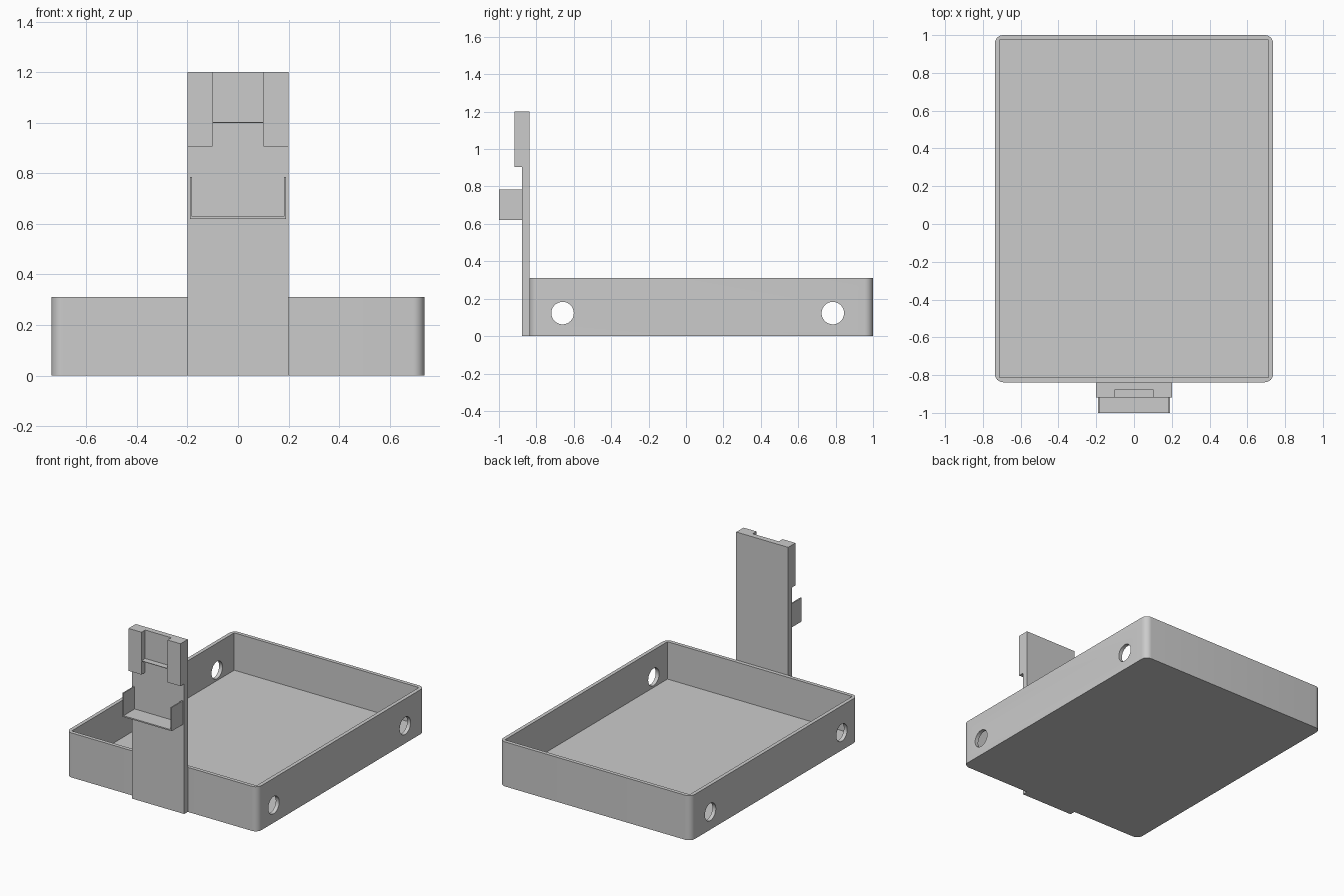
import bpy, bmesh, math

cube = bpy.data.objects.get("Cube")
if cube:
    bpy.data.objects.remove(cube, do_unlink=True)

grey = bpy.data.materials.new("light_grey")
grey.use_nodes = True
COLOUR = (0.6, 0.6, 0.6, 1)
grey.diffuse_color = COLOUR
grey.node_tree.nodes["Principled BSDF"].inputs["Base Color"].default_value = COLOUR


def box(name, x, y, z, radius=0):
    """Box from three (low, high) ranges, with optional rounded upright edges."""
    bm = bmesh.new()
    bmesh.ops.create_cube(bm, size=1)
    for v in bm.verts:
        v.co = [r[0] if c < 0 else r[1] for c, r in zip(v.co, (x, y, z))]
    if radius:
        upright = [e for e in bm.edges
                   if abs(e.verts[0].co.z - e.verts[1].co.z) > 0.01]
        bmesh.ops.bevel(bm, geom=upright, offset=radius, segments=8,
                        profile=0.5, affect='EDGES')
    bmesh.ops.recalc_face_normals(bm, faces=bm.faces)
    mesh = bpy.data.meshes.new(name)
    bm.to_mesh(mesh)
    bm.free()
    mesh.materials.append(grey)
    obj = bpy.data.objects.new(name, mesh)
    bpy.context.collection.objects.link(obj)
    return obj


def cut(target, cutter):
    mod = target.modifiers.new("cut", 'BOOLEAN')
    mod.operation = 'DIFFERENCE'
    mod.solver = 'EXACT'
    mod.object = cutter
    bpy.context.view_layer.objects.active = target
    bpy.ops.object.modifier_apply(modifier=mod.name)
    bpy.data.objects.remove(cutter, do_unlink=True)


HALF, FRONT, BACK, WALL = 0.737, -0.838, 1.0, 0.026

# Open tray with rounded outer corners
tray = box("tray", (-HALF, HALF), (FRONT, BACK), (0, 0.31), radius=0.045)
cut(tray, box("cavity", (-HALF + WALL, HALF - WALL),
              (FRONT + WALL, BACK - WALL), (0.05, 0.5)))

# Round holes through both side walls
for y in (-0.66, 0.785):
    bpy.ops.mesh.primitive_cylinder_add(vertices=48, radius=0.06, depth=2,
                                        location=(0, y, 0.123),
                                        rotation=(0, math.pi / 2, 0))
    hole = bpy.context.object
    hole.data.materials.append(grey)
    cut(tray, hole)

bpy.ops.object.select_all(action='DESELECT')
tray.select_set(True)
bpy.context.view_layer.objects.active = tray
bpy.ops.object.shade_smooth_by_angle(angle=math.radians(30))

# Upright plate with a thin shelf between its rails
FACE, RAIL = -0.877, -0.918
box("upright_plate", (-0.2, 0.2), (FACE, FRONT), (0, 1.2))
box("thin_shelf", (-0.1, 0.1), (RAIL, FACE), (0.998, 1.002))

# Rails and bracket sides, mirrored
for side, s in (("left", 1), ("right", -1)):
    box(side + "_rail", sorted((s * 0.1, s * 0.2)), (RAIL, FACE), (0.905, 1.2))
    box(side + "_bracket_side", sorted((s * 0.181, s * 0.19)),
        (-1, FACE), (0.62, 0.785))

# Bracket floor
box("bracket_floor", (-0.181, 0.181), (-1, FACE), (0.62, 0.629))
